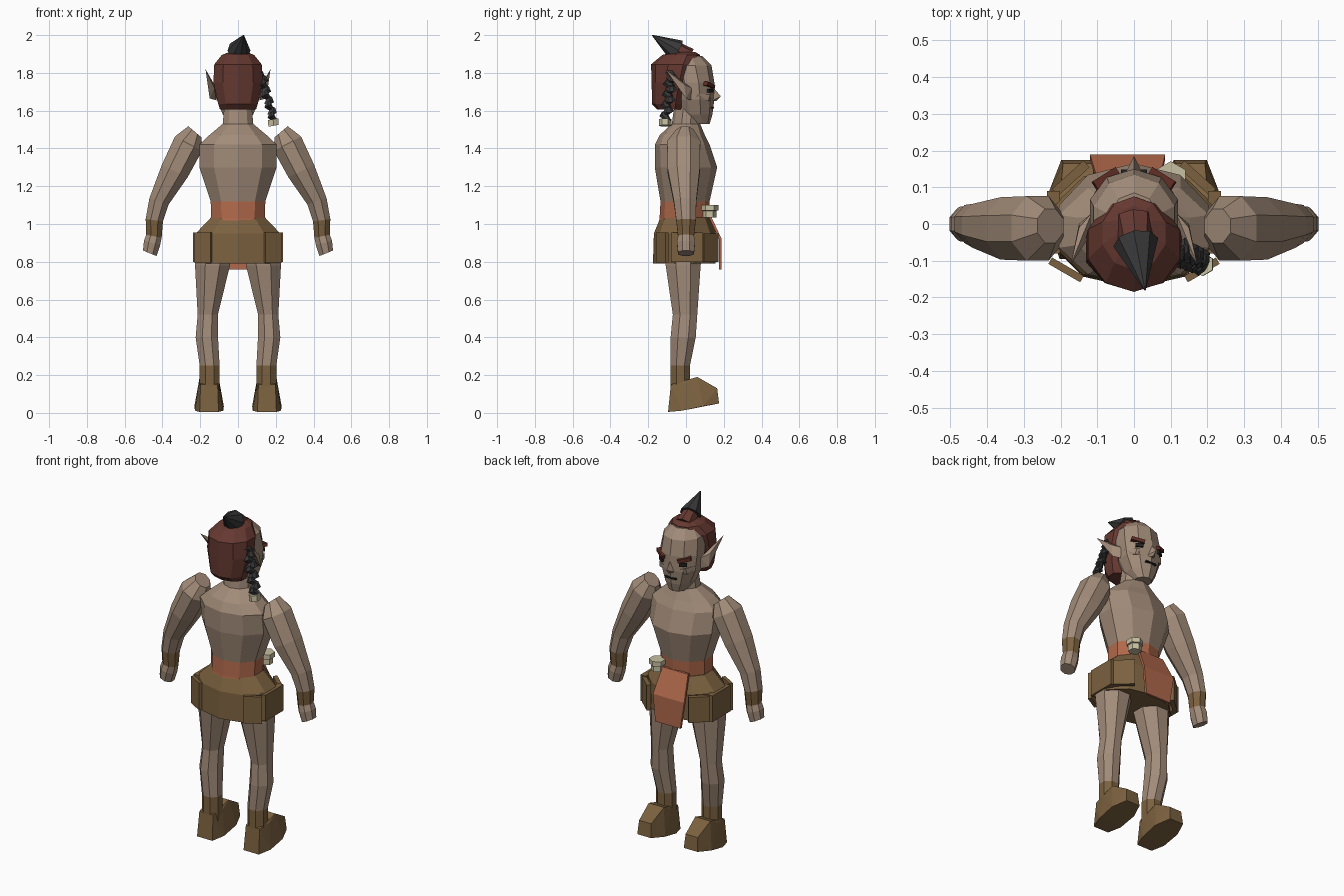
import bpy, bmesh, math
from mathutils import Vector, Matrix

cube = bpy.data.objects.get("Cube")
if cube:
    bpy.data.objects.remove(cube, do_unlink=True)


def material(name, r, g, b):
    m = bpy.data.materials.new(name)
    m.use_nodes = True
    m.diffuse_color = (r, g, b, 1)
    m.node_tree.nodes["Principled BSDF"].inputs["Base Color"].default_value = (r, g, b, 1)
    return m


SKIN = material("skin", .36, .26, .19)
LEATHER = material("brown leather", .20, .12, .05)
CLOTH = material("orange cloth", .44, .14, .07)
HAIR = material("red brown hair", .13, .04, .03)
BLACK = material("black hair", .04, .04, .04)
BONE = material("bone", .58, .53, .36)
BROW = material("dark red brow", .11, .025, .017)
EYE = material("dark eye", .015, .015, .015)


def finish(name, bm, mats):
    bmesh.ops.recalc_face_normals(bm, faces=bm.faces)
    me = bpy.data.meshes.new(name)
    bm.to_mesh(me)
    bm.free()
    for m in mats:
        me.materials.append(m)
    ob = bpy.data.objects.new(name, me)
    bpy.context.collection.objects.link(ob)
    return ob


def add_loft(bm, rings, sides, bands=None):
    """Skin closed rings given as x, y, z, x radius, y radius, tilt about y."""
    loops = []
    for x, y, z, rx, ry, tilt in rings:
        turn = Matrix.Rotation(math.radians(tilt), 3, 'Y')
        loop = []
        for i in range(sides):
            a = 2 * math.pi * (i + .5) / sides
            p = turn @ Vector((rx * math.cos(a), ry * math.sin(a), 0))
            loop.append(bm.verts.new(p + Vector((x, y, z))))
        loops.append(loop)
    for k in range(len(loops) - 1):
        for i in range(sides):
            j = (i + 1) % sides
            f = bm.faces.new((loops[k][i], loops[k][j], loops[k + 1][j], loops[k + 1][i]))
            f.material_index = bands[k] if bands else 0
    bm.faces.new(loops[0]).material_index = bands[0] if bands else 0
    bm.faces.new(loops[-1]).material_index = bands[-1] if bands else 0


def loft(name, rings, sides, mats, bands=None):
    bm = bmesh.new()
    add_loft(bm, rings, sides, bands)
    return finish(name, bm, mats)


def hull(name, points, mat):
    bm = bmesh.new()
    for p in points:
        bm.verts.new(p)
    res = bmesh.ops.convex_hull(bm, input=bm.verts)
    bmesh.ops.delete(bm, geom=[v for v in res["geom_interior"] if isinstance(v, bmesh.types.BMVert)],
                     context='VERTS')
    bmesh.ops.dissolve_limit(bm, angle_limit=.02, verts=bm.verts, edges=bm.edges)
    return finish(name, bm, [mat])


def box(name, centre, size, mat, spin=0, roll=0):
    bm = bmesh.new()
    m = (Matrix.Translation(centre) @ Matrix.Rotation(math.radians(spin), 4, 'Z')
         @ Matrix.Rotation(math.radians(roll), 4, 'Y') @ Matrix.Diagonal((*size, 1)))
    bmesh.ops.create_cube(bm, size=1, matrix=m)
    return finish(name, bm, [mat])


# Torso with cloth belt
loft("torso", [(0, -.02, 1.0, .14, .125, 0), (0, -.01, 1.03, .15, .13, 0),
               (0, -.005, 1.12, .152, .13, 0), (0, 0, 1.30, .215, .165, 0),
               (0, -.02, 1.42, .215, .145, 0), (0, -.02, 1.47, .16, .12, 0),
               (0, 0, 1.53, .085, .075, 0), (0, .01, 1.64, .075, .07, 0)],
     10, [SKIN, CLOTH], [1, 1, 0, 0, 0, 0, 0])

# Leather skirt
loft("skirt", [(0, -.005, 1.035, .15, .13, 0), (0, -.005, .95, .235, .165, 0),
               (0, -.01, .79, .235, .165, 0)], 10, [LEATHER])

# Head and neck
loft("head", [(0, .075, 1.53, .05, .05, 0), (0, .05, 1.58, .085, .09, 0),
              (0, .04, 1.66, .118, .11, 0), (0, .03, 1.75, .126, .12, 0),
              (0, .01, 1.84, .116, .125, 0), (0, 0, 1.89, .07, .085, 0)], 10, [SKIN])
hull("nose", [(0, .13, 1.74), (-.028, .13, 1.65), (.028, .13, 1.65),
              (0, .185, 1.675), (0, .16, 1.65)], SKIN)
box("mouth", (0, .139, 1.615), (.07, .02, .008), EYE)

# Hair cap, topknot band, topknot and side braid
loft("hair_cap", [(0, -.08, 1.605, .10, .07, 0), (0, -.085, 1.635, .11, .095, 0),
                  (0, -.07, 1.75, .137, .112, 0), (0, -.055, 1.845, .132, .13, 0),
                  (0, -.025, 1.895, .09, .10, 0), (0, -.01, 1.91, .05, .06, 0)], 10, [HAIR])


def cone(name, base, tip, r1, r2, sides, mat):
    bm = bmesh.new()
    axis = Vector(tip) - Vector(base)
    m = (Matrix.Translation((Vector(base) + Vector(tip)) / 2)
         @ axis.to_track_quat('Z', 'Y').to_matrix().to_4x4())
    bmesh.ops.create_cone(bm, cap_ends=True, segments=sides, radius1=r1, radius2=r2,
                          depth=axis.length, matrix=m)
    return finish(name, bm, [mat])


cone("topknot_band", (0, .01, 1.88), (.005, -.05, 1.92), .055, .045, 8, HAIR)
cone("topknot", (.005, -.05, 1.918), (.03, -.18, 2.0), .062, .002, 8, BLACK)

bm = bmesh.new()
for k in range(9):
    t = k / 8
    x, y, z = .12 + .065 * t, -.075 - .03 * t, 1.795 - .225 * t
    side = .01 if k % 2 else -.01
    add_loft(bm, [(x + side, y + side, z + .022, .012, .014, side * 2500),
                  (x + side, y + side, z, .029 - .006 * t, .032 - .006 * t, side * 2500),
                  (x - side, y - side, z - .022, .014, .016, side * 2500)], 6)
finish("braid", bm, [BLACK])
loft("braid_tie", [(.188, -.11, 1.52, .032, .032, -10), (.186, -.11, 1.555, .032, .032, -10)],
     6, [BONE])

# Paired parts
for s, tag in ((1, "left_"), (-1, "right_")):
    hull(tag + "ear", [(s * x, y, z) for x, y, z in (
        (.115, .03, 1.72), (.115, .025, 1.655), (.15, .0, 1.665), (.15, -.01, 1.74),
        (.125, -.04, 1.72), (.172, -.11, 1.82))], SKIN)
    box(tag + "brow", (s * .075, .122, 1.735), (.075, .03, .02), BROW, -s * 32, -s * 14)
    box(tag + "eye", (s * .066, .122, 1.705), (.042, .03, .02), EYE, -s * 32)
    hull(tag + "cheekbone", [(s * x, y, z) for x, y, z in (
        (.05, .135, 1.675), (.05, .13, 1.65), (.085, .127, 1.685), (.09, .118, 1.65),
        (.12, .06, 1.69), (.11, .05, 1.66))], SKIN)

    # Arm with bracer and hand
    arm = [(.228, -.005, 1.488, .05, .05, 40), (.262, -.012, 1.425, .088, .095, 28),
           (.335, -.012, 1.28, .082, .092, 25), (.418, -.005, 1.12, .058, .065, 18),
           (.443, 0, 1.02, .05, .056, 8), (.445, 0, .935, .045, .046, 12),
           (.455, 0, .90, .048, .052, 15), (.467, 0, .845, .042, .046, 22)]
    loft(tag + "arm", [(s * x, y, z, rx, ry, -s * t) for x, y, z, rx, ry, t in arm],
         8, [SKIN, LEATHER], [0, 0, 0, 0, 1, 0, 0])

    # Leg with boot shaft
    leg = [(.13, -.01, .86, .105, .105, 0), (.135, -.015, .78, .10, .10, 0),
           (.16, -.005, .52, .058, .07, 0), (.165, -.015, .40, .064, .072, 0),
           (.15, -.03, .25, .057, .055, 0), (.15, -.03, .08, .057, .055, 0)]
    loft(tag + "leg", [(s * x, y, z, rx, ry, t) for x, y, z, rx, ry, t in leg],
         8, [SKIN, LEATHER], [0, 0, 0, 0, 1])

    # Boot foot: side profile of y, z, half width
    foot = [(-.095, .005, .05), (-.02, .012, .075), (.09, .035, .078), (.175, .05, .045),
            (.165, .13, .04), (.06, .19, .05), (0, .16, .055), (-.08, .15, .045)]
    hull(tag + "boot", [(s * .153 + e * w, y, z) for y, z, w in foot for e in (-1, 1)], LEATHER)

    # Skirt flaps at the hips
    hull(tag + "hip_flap", [(s * (x + d), y, z) for x, y in ((.222, -.08), (.222, .09))
                            for d in (-.02, .015) for z in (.80, .955)], LEATHER)
    box(tag + "corner_flap", (s * .172, .125, .875), (.115, .025, .15), LEATHER, -s * 42)
    box(tag + "back_flap", (s * .185, -.125, .875), (.10, .02, .16), LEATHER, s * 30)

# Hanging front cloth and belt pouch
bm = bmesh.new()
strip = [(.11, 1.06, -.10, .07), (.175, .92, -.12, .085), (.175, .76, -.095, .07)]
rows = [[bm.verts.new((x, y + d, z)) for x, d in ((a, 0), (b, 0), (b, .014), (a, .014))]
        for y, z, a, b in strip]
for lo, hi in zip(rows, rows[1:]):
    for i in range(4):
        bm.faces.new((lo[i], lo[(i + 1) % 4], hi[(i + 1) % 4], hi[i]))
bm.faces.new(rows[0])
bm.faces.new(rows[-1])
finish("front_cloth", bm, [CLOTH])
loft("belt_pouch", [(.10, .125, 1.035, .036, .036, 0), (.10, .125, 1.07, .036, .036, 0),
                    (.10, .125, 1.072, .046, .046, 0), (.10, .125, 1.10, .046, .046, 0)],
     6, [BONE])
